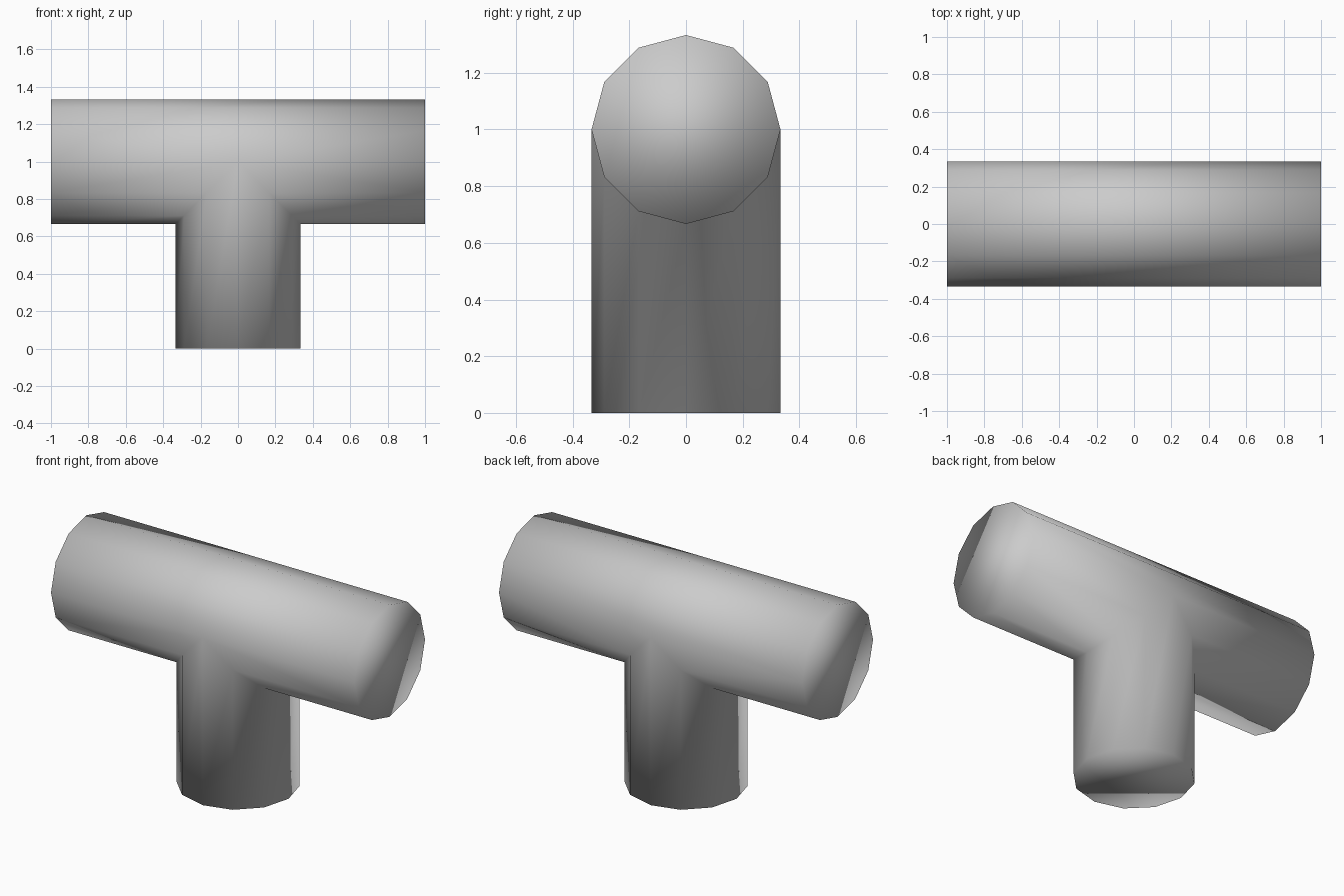
import bpy, bmesh
from math import sin, cos, radians

cube = bpy.data.objects.get("Cube")
if cube:
    bpy.data.objects.remove(cube, do_unlink=True)

R, HALF, AXIS_Z, SIDES = 1 / 3, 1.0, 1.0, 12

grey = bpy.data.materials.new("plain grey")
grey.use_nodes = True
color = (0.6, 0.6, 0.6, 1)
grey.diffuse_color = color
grey.node_tree.nodes["Principled BSDF"].inputs["Base Color"].default_value = color

bm = bmesh.new()


def rim_point(k, x):
    """Point on the horizontal tube, counted round from the top."""
    a = radians(360 / SIDES * k)
    return bm.verts.new((x, R * sin(a), AXIS_Z + R * cos(a)))


# End rings of the crossbar
left = [rim_point(k, HALF) for k in range(SIDES)]
right = [rim_point(k, -HALF) for k in range(SIDES)]

# Mitred seam where the stem meets the lower half of the crossbar
Q = SIDES // 4
seam_l, seam_r = {}, {}
for k in range(Q, 3 * Q + 1):
    x = R * abs(cos(radians(360 / SIDES * k)))
    if k in (Q, 3 * Q):
        seam_l[k] = seam_r[k] = rim_point(k, 0)
    else:
        seam_l[k], seam_r[k] = rim_point(k, x), rim_point(k, -x)

# Crossbar walls: full length above, split by the stem below
for k in range(SIDES):
    n = (k + 1) % SIDES
    if Q <= k < 3 * Q:
        for end, seam in ((left, seam_l), (right, seam_r)):
            bm.faces.new((end[k], end[n], seam[n], seam[k]))
    else:
        wall = [right[k], left[k]]
        if k == 3 * Q:
            wall.insert(1, seam_l[k])
        wall += [left[n]]
        if n == Q:
            wall.append(seam_l[n])
        wall.append(right[n])
        bm.faces.new(wall)

# Stem walls down to the floor
top = [seam_l[k] for k in range(Q, 3 * Q + 1)]
top += [seam_r[k] for k in range(3 * Q - 1, Q, -1)]
foot = [bm.verts.new((v.co.x, v.co.y, 0)) for v in top]
for i in range(SIDES):
    j = (i + 1) % SIDES
    bm.faces.new((top[i], top[j], foot[j], foot[i]))

# Caps on all three ends
for ring in (left, right, foot):
    bm.faces.new(ring)

bmesh.ops.recalc_face_normals(bm, faces=bm.faces[:])
for f in bm.faces:
    f.smooth = True

mesh = bpy.data.meshes.new("tee_pipe")
bm.to_mesh(mesh)
bm.free()
mesh.materials.append(grey)
bpy.context.collection.objects.link(bpy.data.objects.new("tee_pipe", mesh))
